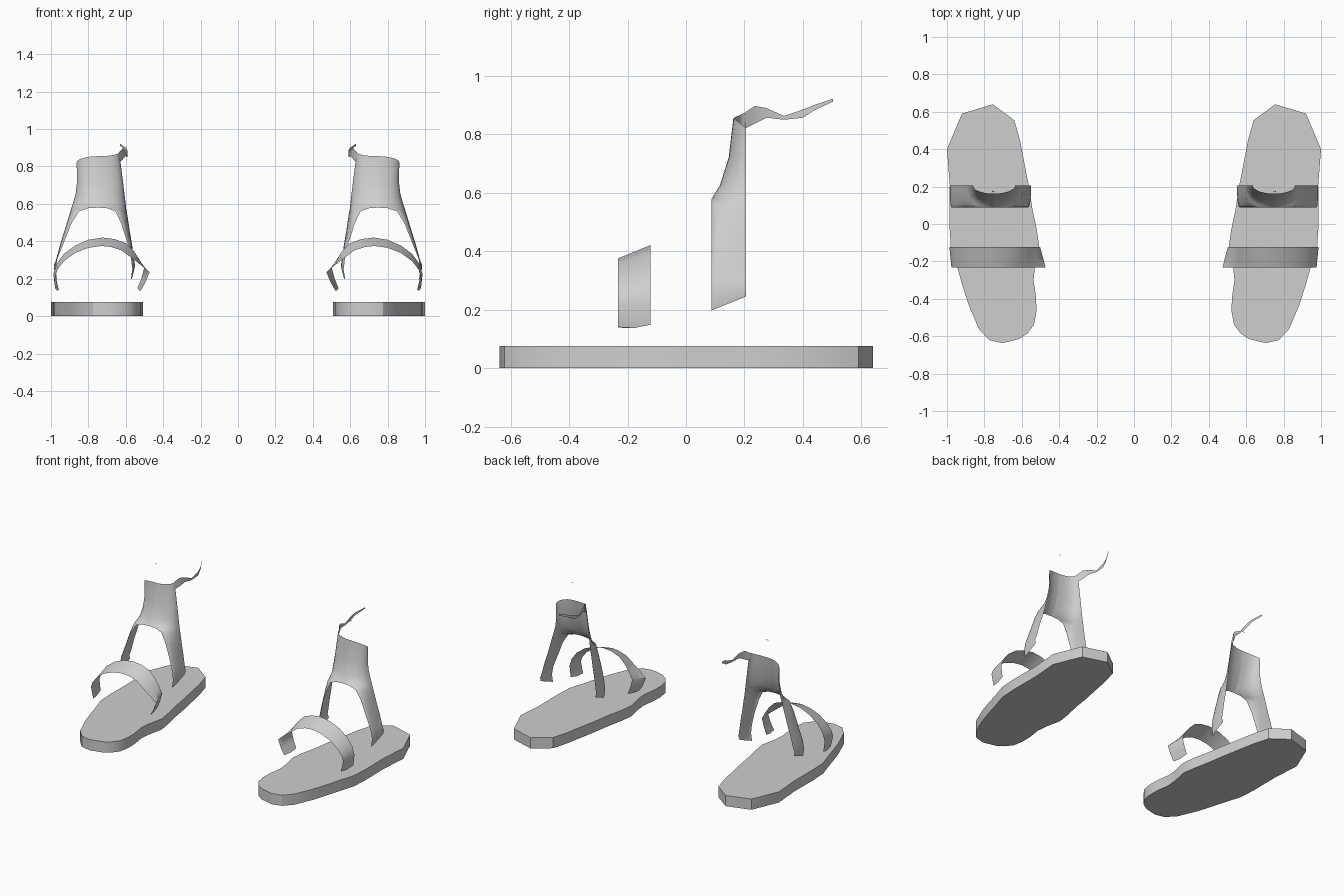
import bpy, math

if "Cube" in bpy.data.objects:
    bpy.data.objects.remove(bpy.data.objects["Cube"])

grey = bpy.data.materials.new("light grey")
grey.diffuse_color = (0.62, 0.62, 0.62, 1)
grey.use_nodes = True
grey.node_tree.nodes["Principled BSDF"].inputs["Base Color"].default_value = grey.diffuse_color


def make(name, verts, faces, angle=40):
    """Create one part on the +x shoe and mirror it to the other shoe."""
    mesh = bpy.data.meshes.new(name)
    mesh.from_pydata(verts, [], faces)
    mesh.materials.append(grey)
    obj = bpy.data.objects.new(name, mesh)
    bpy.context.collection.objects.link(obj)
    mirror = obj.modifiers.new("other_shoe", 'MIRROR')
    mirror.use_mirror_merge = False
    bpy.ops.object.select_all(action='DESELECT')
    obj.select_set(True)
    bpy.context.view_layer.objects.active = obj
    bpy.ops.object.shade_smooth_by_angle(angle=math.radians(angle))
    return obj


def sheet(name, rows):
    """Open surface through equally long rows of points."""
    n = len(rows[0])
    faces = [(i * n + j, i * n + j + 1, (i + 1) * n + j + 1, (i + 1) * n + j)
             for i in range(len(rows) - 1) for j in range(n - 1)]
    return make(name, [p for r in rows for p in r], faces, 60)


# Sole: foot outline, counter-clockwise from the heel tip, extruded upward
outline = [(.755, .64), (.64, .555), (.61, .45), (.585, .32), (.56, .19),
           (.545, .09), (.52, -.03), (.507, -.12), (.53, -.23), (.537, -.30),
           (.523, -.40), (.522, -.47), (.535, -.54), (.57, -.585), (.615, -.615),
           (.705, -.637), (.775, -.62), (.83, -.56), (.885, -.43), (.92, -.32),
           (.945, -.23), (.98, -.12), (.987, 0), (.985, .21), (1.0, .40), (.92, .59)]
n = len(outline)
make("sole",
     [(x, y, 0) for x, y in outline] + [(x, y, .075) for x, y in outline],
     [tuple(reversed(range(n))), tuple(range(n, 2 * n))]
     + [(i, (i + 1) % n, n + (i + 1) % n, n + i) for i in range(n)], 30)

# Toe strap: arched band between a front and a back curve (x, z)
front = [(.52, .138), (.495, .18), (.473, .235), (.515, .27), (.565, .308), (.62, .35),
         (.68, .37), (.73, .375), (.80, .365), (.87, .338), (.93, .295),
         (.965, .25), (.976, .215), (.958, .14)]
back = [(.537, .15), (.517, .20), (.502, .255), (.52, .29), (.555, .345), (.60, .39),
        (.66, .412), (.725, .42), (.80, .408), (.87, .378), (.93, .333),
        (.97, .28), (.987, .225), (.978, .148)]
middle = [((a + c) / 2, (b + d) / 2 - (.007 if i in (0, 13) else 0))
          for i, ((a, b), (c, d)) in enumerate(zip(front, back))]
sheet("toe_strap", [[(x, y, z) for x, z in row] for y, row in
                    ((-.232, front), (-.177, middle), (-.122, back))])

# Ankle cuff: each half runs from a front edge to a back edge with a rounded section
front_y = [.162, .146, .116] + [.088] * 8
front_z = [.855, .72, .625, .58, .577, .56, .497, .395, .31, .25, .197]
back_z = [.82, .72, .655, .595, .57, .53, .46, .385, .30, .27, .245]
halves = {
    "outer": ([.75] * 4 + [.80, .85, .89, .93, .965, .976, .968],
              [.863, .86, .868, .885, .893, .905, .925, .95, .973, .985, .98]),
    "inner": ([.75] * 4 + [.70, .655, .625, .592, .572, .565, .573],
              [.635, .615, .607, .60, .597, .59, .58, .567, .555, .55, .56]),
}
STEPS = 6
for side, (front_x, back_x) in halves.items():
    rows = []
    for i in range(11):
        row = []
        for k in range(STEPS + 1):
            t = k / STEPS * math.pi / 2
            s, c = math.sin(t), math.cos(t)
            w = 1 - c
            z_back = .875 if side == "inner" and i == 0 else back_z[i]
            row.append((front_x[i] + (back_x[i] - front_x[i]) * s,
                        .206 - (.206 - front_y[i]) * c,
                        front_z[i] + (z_back - front_z[i]) * w))
        rows.append(row[::-1] if side == "outer" else row)
    sheet(side + "_ankle_cuff", rows)

# Loose ankle strap: thin tapering band (x, y, top z, bottom z)
band = [(.637, .204, .875, .82), (.618, .235, .896, .836), (.603, .275, .889, .856),
        (.593, .335, .862, .849), (.59, .40, .884, .856), (.598, .44, .9, .882),
        (.63, .503, .921, .911)]
sheet("ankle_strap", [[(x, y, t) for x, y, t, b in band],
                      [(x, y, b) for x, y, t, b in band]])

# Tiny loose flake above the cuff
make("strap_flake", [(.743, .173, .985), (.76, .172, .985), (.76, .178, .985), (.743, .177, .985)],
     [(0, 1, 2, 3)])
